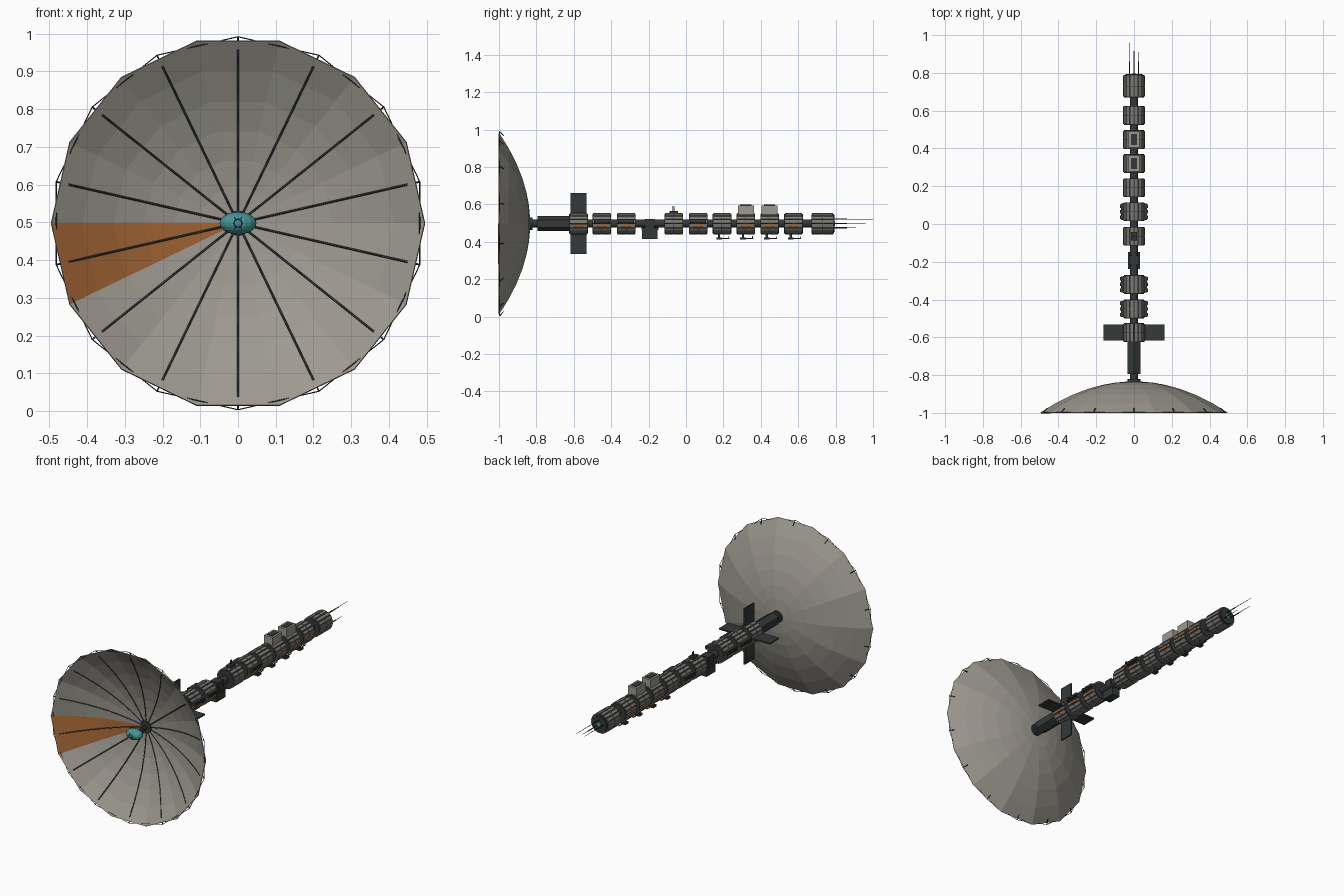
import bpy, bmesh
from math import pi, sin, cos
from mathutils import Matrix, Vector

if "Cube" in bpy.data.objects:
    bpy.data.objects.remove(bpy.data.objects["Cube"])

CZ = 0.4975          # height of the long axis
N = 14               # dish sides
STEP = 2 * pi / N


def mat(name, c):
    m = bpy.data.materials.new(name)
    m.diffuse_color = (*c, 1)
    m.use_nodes = True
    m.node_tree.nodes["Principled BSDF"].inputs["Base Color"].default_value = m.diffuse_color
    return m


PALE = mat("pale_panel", (0.34, 0.32, 0.28))
HULL = mat("hull_grey", (0.2, 0.195, 0.175))
DARK = mat("dark_metal", (0.035, 0.04, 0.04))
RUST = mat("orange_panel", (0.36, 0.13, 0.035))
TEAL = mat("teal", (0.06, 0.3, 0.3))


def finish(name, bm, m):
    bmesh.ops.recalc_face_normals(bm, faces=bm.faces)
    me = bpy.data.meshes.new(name)
    bm.to_mesh(me)
    bm.free()
    ob = bpy.data.objects.new(name, me)
    bpy.context.collection.objects.link(ob)
    me.materials.append(m)
    return ob


def add_box(bm, c, s, roll=0):
    # c = (x, y, z from axis); roll turns the box around the long axis
    M = Matrix.Translation((0, 0, CZ)) @ Matrix.Rotation(roll, 4, 'Y') @ Matrix.Translation(c)
    bmesh.ops.create_cube(bm, size=1, matrix=M @ Matrix.Diagonal((*s, 1)))


def boxes(name, items, m):
    bm = bmesh.new()
    for it in items:
        add_box(bm, *it)
    return finish(name, bm, m)


def add_tube(bm, y0, y1, r, n=16, x=0, z=0, r2=None):
    M = Matrix.Translation((x, (y0 + y1) / 2, CZ + z)) @ Matrix.Rotation(-pi / 2, 4, 'X')
    bmesh.ops.create_cone(bm, cap_ends=True, segments=n, radius1=r,
                          radius2=r if r2 is None else r2, depth=y1 - y0, matrix=M)


def tube(name, y0, y1, r, m, n=16, **k):
    bm = bmesh.new()
    add_tube(bm, y0, y1, r, n, **k)
    return finish(name, bm, m)


def wires(name, paths, r, m, cyclic=False):
    cu = bpy.data.curves.new(name, 'CURVE')
    cu.dimensions = '3D'
    cu.bevel_depth = r
    cu.bevel_resolution = 0
    for p in paths:
        s = cu.splines.new('POLY')
        s.points.add(len(p) - 1)
        for q, co in zip(s.points, p):
            q.co = (*co, 1)
        s.use_cyclic_u = cyclic
    cu.materials.append(m)
    ob = bpy.data.objects.new(name, cu)
    bpy.context.collection.objects.link(ob)


# ---- dish ----
RIM = 0.495
RINGS = [0.03, 0.1, 0.17, 0.25, 0.33, 0.415, RIM]


def depth(r):
    return -0.835 - 0.165 * (r / RIM) ** 2


def polar(r, a, y):
    return Vector((r * cos(a), y, CZ + r * sin(a)))


def sector(name, k0, k1, off, m):
    # rings of flat facets between side k0 and side k1
    bm = bmesh.new()
    rows = [[bm.verts.new(polar(r, k * STEP, depth(r) + off)) for k in range(k0, k1 + 1)] for r in RINGS]
    for a, b in zip(rows, rows[1:]):
        for i in range(k1 - k0):
            bm.faces.new((a[i], a[i + 1], b[i + 1], b[i]))
    bmesh.ops.remove_doubles(bm, verts=bm.verts, dist=1e-5)
    return finish(name, bm, m)


dish = sector("dish", 0, N, 0, PALE)
sol = dish.modifiers.new("thickness", 'SOLIDIFY')
sol.thickness = 0.004
sol.offset = 0
sector("dish_orange_panel", 7, 8, -0.004, RUST)

mids = [(k + 0.5) * STEP for k in range(N)]
apo = cos(STEP / 2)
wires("dish_ribs", [[polar(r * apo, a, depth(r) - 0.004) for r in RINGS[:-1] + [0.473]] for a in mids], 0.0028, DARK)
wires("rim_wire", [[polar(0.494, a, -0.997) for a in mids]], 0.0015, DARK, True)
wires("rim_clips", [[polar(0.470, a, -0.975), polar(0.494, a, -0.997)] for a in mids], 0.0025, DARK)

# ---- feed horn in front of the dish ----
tube("feed_mast", -0.95, -0.82, 0.012, DARK, 8)
tube("dish_hub", -0.845, -0.82, 0.034, DARK, 14)
bm = bmesh.new()
bmesh.ops.create_uvsphere(bm, u_segments=16, v_segments=10, radius=1,
                          matrix=Matrix.Translation((0, -0.945, CZ)) @ Matrix.Diagonal((0.049, 0.035, 0.03, 1)))
finish("feed_pod", bm, TEAL)
wires("feed_ring", [[polar(0.011, i * pi / 4, -0.98) for i in range(8)]], 0.0012, DARK, True)
wires("feed_spokes", [[polar(0.008, i * pi / 3, -0.98), polar(0.02, i * pi / 3, -0.973)] for i in range(6)], 0.0012, DARK)

# ---- spine and rear drum of the dish ----
tube("spine", -0.84, 0.78, 0.021, DARK, 12)
tube("hex_tank", -0.795, -0.62, 0.04, DARK, 6)
boxes("radiator_fins", [((0, -0.575, 0.105), (0.008, 0.085, 0.115), i * pi / 2) for i in range(4)], DARK)

# ---- ribbed modules ----
MODULES = [(-0.575, 0.1), (-0.45, 0.1), (-0.32, 0.1), (-0.065, 0.1), (0.065, 0.1), (0.192, 0.1),
           (0.32, 0.1), (0.447, 0.1), (0.575, 0.1), (0.73, 0.12)]
SLATS = 16
for i, (y, w) in enumerate(MODULES, 1):
    tube(f"module_core_{i}", y - w / 2, y + w / 2, 0.052, DARK)
    bm = bmesh.new()
    for k in range(SLATS):
        for s in (-1, 1):
            add_box(bm, (0, y + s * w * 0.235, 0.0525), (0.0165, w * 0.45, 0.009), (k + 0.5) * 2 * pi / SLATS)
    finish(f"module_slats_{i}", bm, HULL)
    tube(f"module_band_{i}", y - 0.004, y + 0.004, 0.055, DARK)
tube("end_cap", 0.785, 0.793, 0.046, DARK)
tube("end_light", 0.79, 0.796, 0.012, TEAL, 10)

# orange hatches on both flanks
boxes("orange_hatches", [((s * 0.056, y, -0.012), (0.006, 0.055, 0.014))
                         for y in (-0.575, -0.45, -0.32, 0.065, 0.32, 0.447, 0.575) for s in (-1, 1)], RUST)

# side equipment blocks
side = []
for y in (-0.45, -0.32, 0.065):
    for s in (-1, 1):
        side.append(((s * 0.06, y, 0.014), (0.018, 0.085, 0.02)))
        side += [((s * 0.068, y + d, 0.014), (0.012, 0.018, 0.016)) for d in (-0.03, 0, 0.03)]
boxes("side_blocks", side, DARK)

# slung pod under the gap in the spine
boxes("slung_pod", [((0, -0.193, -0.053), (0.05, 0.082, 0.058)),
                    ((0, -0.193, -0.028), (0.062, 0.09, 0.014)),
                    ((0, -0.193, 0), (0.05, 0.05, 0.05))], DARK)

# roof boxes with dark lids
boxes("roof_boxes", [((0, y, 0.073), (0.056, 0.086, 0.05)) for y in (0.32, 0.447)], PALE)
boxes("roof_box_lids", [((0, y, 0.098), (0.034, 0.06, 0.006)) for y in (0.32, 0.447)], DARK)

# belly sensors: stalk, pod and thin probe
for y in (0.192, 0.32, 0.447, 0.575):
    boxes(f"belly_sensor_{y:.2f}", [((0, y - 0.015, -0.066), (0.012, 0.012, 0.03)),
                                    ((0, y - 0.015, -0.08), (0.03, 0.03, 0.012)),
                                    ((0, y + 0.015, -0.08), (0.004, 0.05, 0.004)),
                                    ((0, y + 0.036, -0.074), (0.004, 0.004, 0.016))], DARK)

# small roof aerials
boxes("roof_aerials", [((0, -0.065, 0.06), (0.03, 0.045, 0.016)),
                       ((0, -0.069, 0.076), (0.005, 0.005, 0.034)),
                       ((0, -0.06, 0.076), (0.005, 0.005, 0.03))], DARK)

# long whip antennas at the rear
bm = bmesh.new()
for x, z, y1 in ((0, 0.024, 1.0), (-0.025, 0, 0.96), (0.025, -0.022, 0.91)):
    add_tube(bm, 0.78, y1, 0.0024, 6, x=x, z=z, r2=0.001)
    add_tube(bm, 0.78, 0.86, 0.0032, 6, x=x, z=z)
finish("whip_antennas", bm, DARK)
